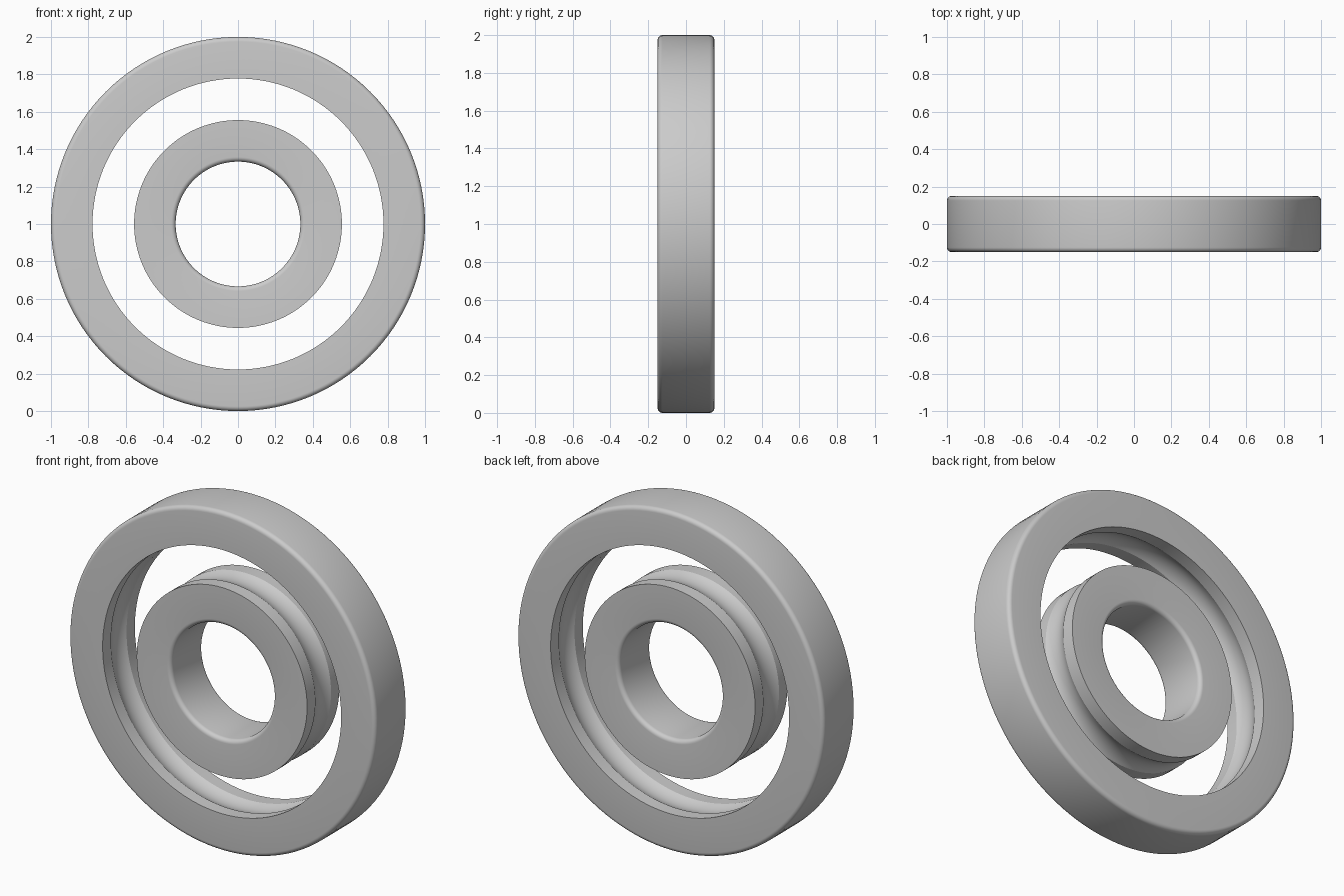
import bpy, bmesh, math
from mathutils import Matrix, Vector

cube = bpy.data.objects.get("Cube")
if cube:
    bpy.data.objects.remove(cube, do_unlink=True)

HALF = 0.15                          # half the bearing width
BORE, INNER_LAND, OUTER_LAND, RIM = 1 / 3, 5 / 9, 7 / 9, 1.0
PITCH = (INNER_LAND + OUTER_LAND) / 2
GROOVE = 0.133                       # race groove radius
FILLET = 0.025
SEGMENTS = 128

steel = bpy.data.materials.new("grey steel")
steel.use_nodes = True
colour = (0.6, 0.6, 0.6, 1)
steel.diffuse_color = colour
steel.node_tree.nodes["Principled BSDF"].inputs["Base Color"].default_value = colour


def arc(cr, cy, radius, start, end, steps):
    """Points (radius from axis, depth) along an arc given in degrees."""
    angles = [math.radians(start + (end - start) * i / steps) for i in range(steps + 1)]
    return [(cr + radius * math.cos(a), cy + radius * math.sin(a)) for a in angles]


def ring(name, land, edge):
    """Lathe a ring with a grooved land on one side and a filleted edge on the other."""
    side = 1 if edge > land else -1
    reach = math.degrees(math.acos((OUTER_LAND - PITCH) / GROOVE))
    # Profile drawn facing outwards, then mirrored for the inner ring
    centre = side * edge - FILLET
    profile = [(side * land, -HALF)]
    profile += arc(centre, -HALF + FILLET, FILLET, -90, 0, 6)
    profile += arc(centre, HALF - FILLET, FILLET, 0, 90, 6)
    profile += [(side * land, HALF)]
    profile += arc(side * PITCH, 0, GROOVE, reach, -reach, 14)

    bm = bmesh.new()
    verts = [bm.verts.new((side * r, y, 0)) for r, y in profile]
    edges = [bm.edges.new((a, b)) for a, b in zip(verts, verts[1:] + verts[:1])]
    bmesh.ops.spin(bm, geom=verts + edges, cent=(0, 0, 0), axis=(0, 1, 0),
                   angle=math.tau, steps=SEGMENTS, use_merge=True)
    bmesh.ops.remove_doubles(bm, verts=bm.verts, dist=1e-5)
    bmesh.ops.recalc_face_normals(bm, faces=bm.faces)
    bm.transform(Matrix.Translation(Vector((0, 0, RIM))))
    mesh = bpy.data.meshes.new(name)
    bm.to_mesh(mesh)
    bm.free()
    mesh.materials.append(steel)

    obj = bpy.data.objects.new(name, mesh)
    bpy.context.collection.objects.link(obj)
    bpy.ops.object.select_all(action='DESELECT')
    obj.select_set(True)
    bpy.context.view_layer.objects.active = obj
    bpy.ops.object.shade_smooth_by_angle(angle=math.radians(25))


ring("inner_race", INNER_LAND, BORE)
ring("outer_race", OUTER_LAND, RIM)
